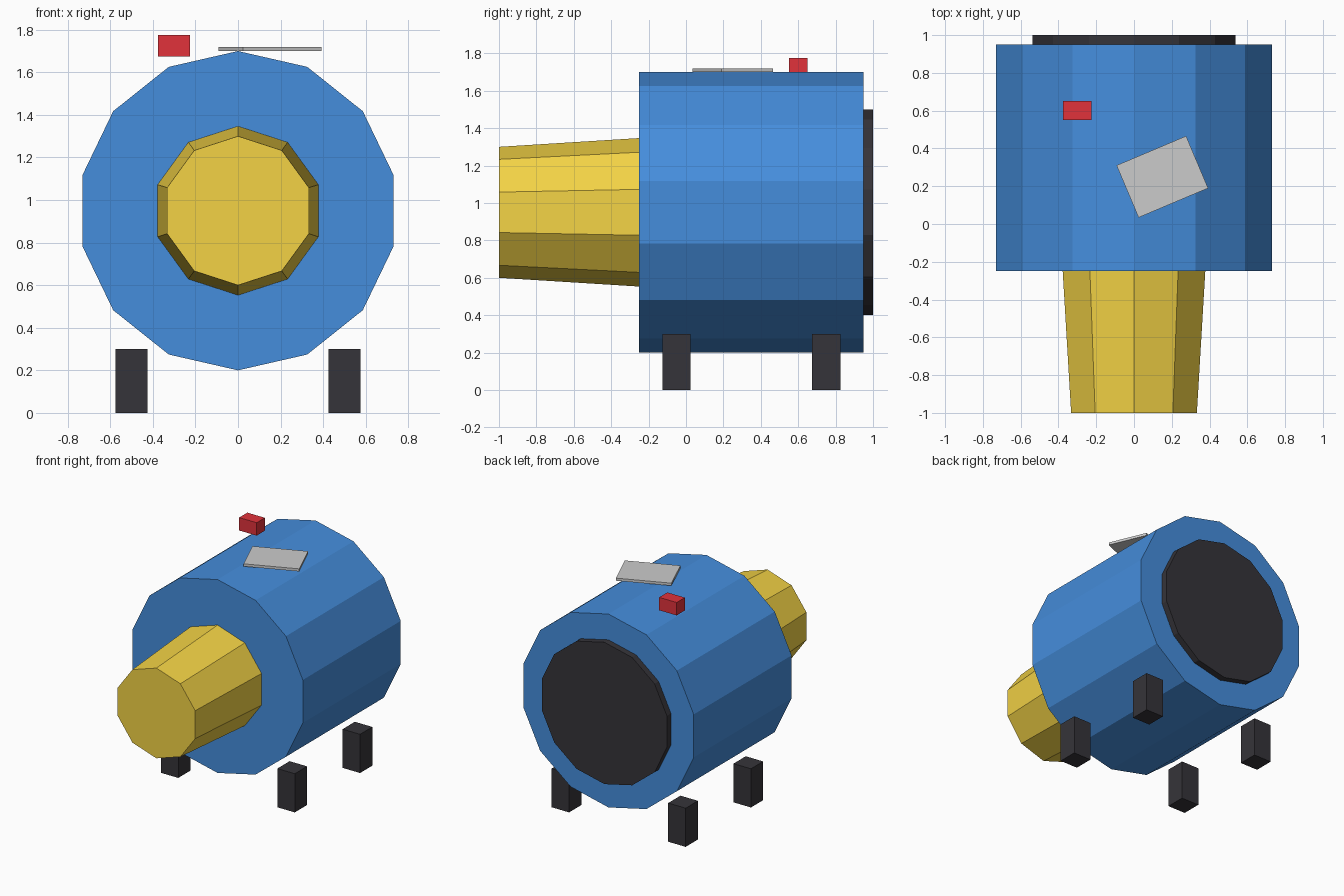
import bpy
from math import radians

if "Cube" in bpy.data.objects:
    bpy.data.objects.remove(bpy.data.objects["Cube"])

AXIS_Z = 0.95  # height of the shared horizontal axis


def material(name, rgb):
    mat = bpy.data.materials.new(name)
    mat.diffuse_color = (*rgb, 1)
    mat.use_nodes = True
    mat.node_tree.nodes["Principled BSDF"].inputs["Base Color"].default_value = mat.diffuse_color
    return mat


BLUE = material("blue", (0.06, 0.27, 0.72))
YELLOW = material("yellow", (0.90, 0.65, 0.06))
DARK = material("dark", (0.036, 0.034, 0.041))
RED = material("red", (0.75, 0.032, 0.044))


def finish(name, mat):
    obj = bpy.context.object
    obj.name = name
    if mat:
        obj.data.materials.append(mat)
    return obj


def barrel(name, sides, y_front, y_back, r_front, r_back, mat):
    """Faceted, optionally tapered drum lying along y with a vertex on top."""
    bpy.ops.mesh.primitive_cone_add(
        vertices=sides, radius1=r_back, radius2=r_front, depth=y_back - y_front,
        location=(0, (y_front + y_back) / 2, AXIS_Z), rotation=(radians(90), 0, 0))
    return finish(name, mat)


def box(name, centre, size, mat=None, turn=0):
    bpy.ops.mesh.primitive_cube_add(size=1, location=centre, rotation=(0, 0, turn))
    obj = finish(name, mat)
    obj.scale = size
    return obj


# Main drum, tapered front nozzle and rear cap
barrel("body", 14, -0.25, 0.95, 0.75, 0.75, BLUE)
barrel("nozzle", 10, -1.0, -0.2, 0.35, 0.40, YELLOW)
barrel("rear_cap", 14, 0.90, 1.0, 0.55, 0.55, DARK)

# Four feet
for end, y in (("front", -0.05), ("rear", 0.75)):
    for side, x in (("left", -0.5), ("right", 0.5)):
        box(f"{end}_{side}_foot", (x, y, 0.15), (0.15, 0.15, 0.3), DARK)

# Small red button block and the turned grey plate on top
box("button", (-0.3, 0.6, 1.725), (0.15, 0.1, 0.1), RED)
box("top_plate", (0.15, 0.25, 1.71), (0.4, 0.3, 0.02), turn=radians(22.9))
